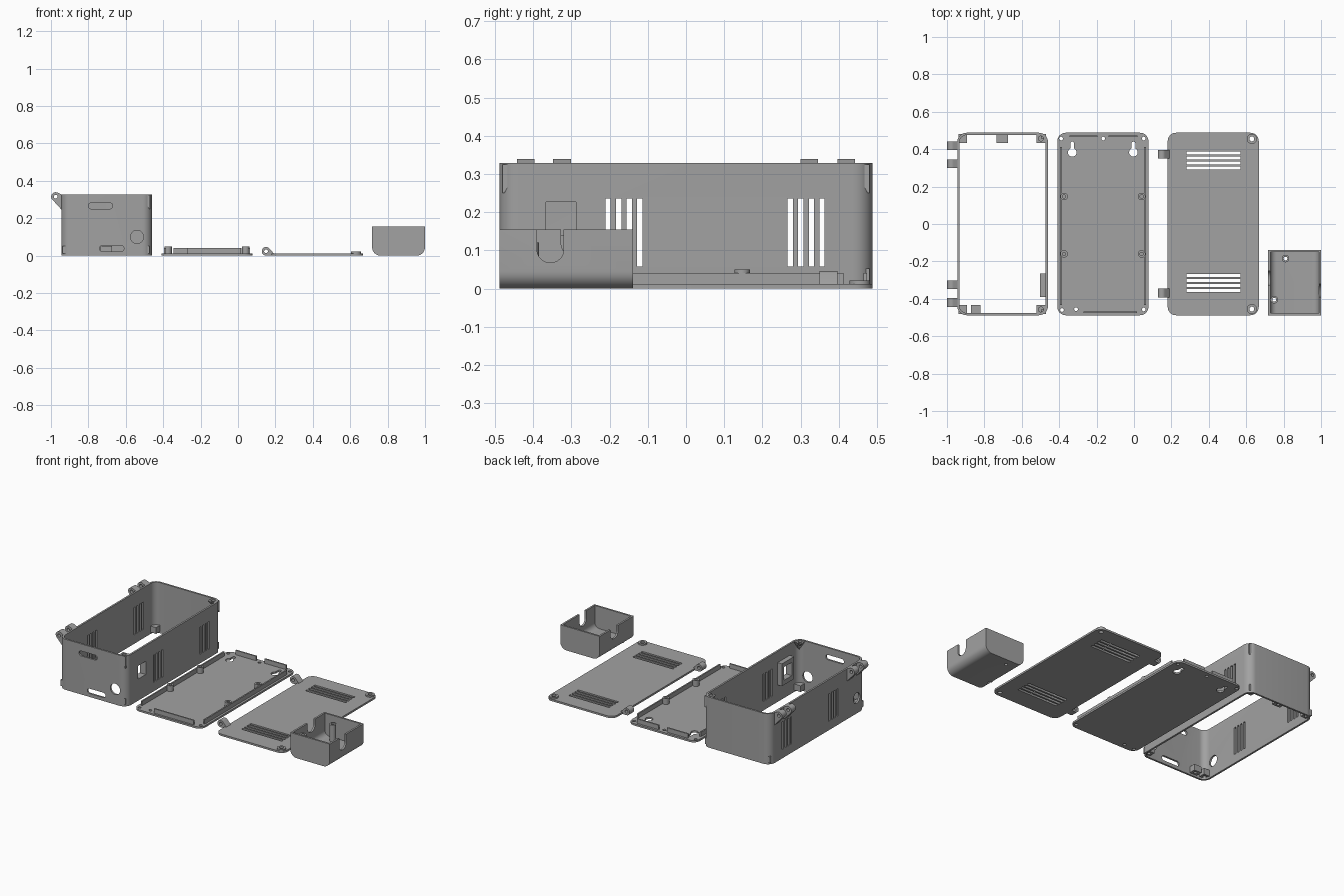
import bpy, bmesh, math

if "Cube" in bpy.data.objects:
    bpy.data.objects.remove(bpy.data.objects["Cube"])

grey = bpy.data.materials.new("plain grey")
grey.diffuse_color = (0.36, 0.36, 0.36, 1)
grey.use_nodes = True
grey.node_tree.nodes["Principled BSDF"].inputs["Base Color"].default_value = grey.diffuse_color


def rounded(u0, u1, v0, v1, r=0.0, corners=(1, 1, 1, 1), seg=8):
    """Rounded rectangle; corners run bottom-left, bottom-right, top-right, top-left."""
    pts = []
    for i, (u, v, su, sv) in enumerate([(u0, v0, 1, 1), (u1, v0, -1, 1), (u1, v1, -1, -1), (u0, v1, 1, -1)]):
        if not corners[i] or r == 0:
            pts.append((u, v))
            continue
        for k in range(seg + 1):
            a = math.pi + i * math.pi / 2 + k * math.pi / 2 / seg
            pts.append((u + su * r + r * math.cos(a), v + sv * r + r * math.sin(a)))
    return pts


def circle(u, v, r, n=24):
    return [(u + r * math.cos(2 * math.pi * k / n), v + r * math.sin(2 * math.pi * k / n)) for k in range(n)]


def prism(name, pts, axis, lo, hi):
    place = {"x": lambda u, v, w: (w, u, v), "y": lambda u, v, w: (u, w, v), "z": lambda u, v, w: (u, v, w)}[axis]
    bm = bmesh.new()
    a = [bm.verts.new(place(u, v, lo)) for u, v in pts]
    b = [bm.verts.new(place(u, v, hi)) for u, v in pts]
    bm.faces.new(a[::-1])
    bm.faces.new(b)
    for i in range(len(pts)):
        j = (i + 1) % len(pts)
        bm.faces.new((a[i], a[j], b[j], b[i]))
    bmesh.ops.recalc_face_normals(bm, faces=bm.faces)
    me = bpy.data.meshes.new(name)
    bm.to_mesh(me)
    bm.free()
    me.materials.append(grey)
    ob = bpy.data.objects.new(name, me)
    bpy.context.collection.objects.link(ob)
    return ob


def cut(ob, *holes):
    """Subtract prisms given as (points, axis, low, high)."""
    tools = [prism("cutter", *h) for h in holes]
    for t in tools:
        m = ob.modifiers.new("cut", "BOOLEAN")
        m.operation, m.solver, m.object = "DIFFERENCE", "EXACT", t
    dg = bpy.context.evaluated_depsgraph_get()
    me = bpy.data.meshes.new_from_object(ob.evaluated_get(dg))
    ob.modifiers.clear()
    ob.data = me
    for t in tools:
        bpy.data.objects.remove(t)
    return ob


def block(name, x0, x1, y0, y1, z0, z1):
    return prism(name, rounded(x0, x1, y0, y1), "z", z0, z1)


def post(name, x, y, r, z0, z1, hole):
    return cut(prism(name, circle(x, y, r), "z", z0, z1), (circle(x, y, hole), "z", z0 + 0.004, z1 + 0.1))


# --- tall case: open tube with rounded corners, vents and sockets
H = 0.328
case = prism("case_wall", rounded(-0.945, -0.46, -0.488, 0.488, 0.05), "z", 0, H)
holes = [(rounded(-0.933, -0.472, -0.476, 0.476, 0.04), "z", -0.1, 0.5)]
for start in (-0.211, 0.266):
    for k in range(4):
        y = start + k * 0.0277
        holes.append((rounded(y, y + 0.014, 0.058, 0.236), "x", -1.1, -0.3))
holes += [
    (rounded(-0.8, -0.67, 0.25, 0.282, 0.0155), "y", -0.6, -0.4),
    (rounded(-0.74, -0.61, 0.022, 0.054, 0.0155), "y", -0.6, -0.4),
    (circle(-0.54, 0.1, 0.035), "y", -0.6, -0.4),
    (circle(-0.4, 0.1, 0.034), "x", -1.1, -0.8),
    (rounded(-0.367, -0.288, 0.14, 0.226), "x", -0.6, -0.4),
]
cut(case, *holes)

# switch frame inside the right wall
cut(prism("switch_frame", rounded(-0.39, -0.265, 0.11, 0.255), "x", -0.503, -0.466),
    (rounded(-0.367, -0.288, 0.14, 0.226), "x", -0.6, -0.4))

# hinge knuckles on the left wall
for y in (-0.4425, -0.3475, 0.3, 0.396):
    arc = [(-0.975 + 0.024 * math.cos(a), 0.315 + 0.024 * math.sin(a))
           for a in [math.radians(60 + k * 10) for k in range(16)]]
    cut(prism("case_hinge_knuckle", arc + [(-0.943, 0.245), (-0.943, 0.327)], "y", y, y + 0.046),
        (circle(-0.975, 0.315, 0.01), "y", y - 0.1, y + 0.1))

# lower screw blocks, and tapered upper screw bosses
for s in (-1, 1):
    y0, y1 = sorted((s * 0.434, s * 0.48))
    for x in (-0.938, -0.519, -0.735 if s > 0 else -0.872):
        w = 0.06 if x == -0.735 else 0.052 if x == -0.872 else 0.046
        cut(block("lower_screw_block", x, x + w, y0, y1, 0.012, 0.052),
            (circle(x + w / 2, s * 0.457, 0.01), "z", -0.1, 0.045))
    boss = block("upper_screw_boss", -0.521, -0.47, y0, y1, 0.25, 0.325)
    for v in boss.data.vertices:
        if v.co.z < 0.3:
            v.co.x, v.co.y = -0.47 + (v.co.x + 0.47) * 0.1, s * 0.48 + (v.co.y - s * 0.48) * 0.1
    cut(boss, (circle(-0.498, s * 0.457, 0.013), "z", 0.285, 0.4))

# --- base plate with keyholes and screw holes
base = prism("base_plate", rounded(-0.41, 0.077, -0.488, 0.488, 0.045), "z", 0, 0.012)
holes = [(circle(x, y, 0.01, 16), "z", -0.1, 0.1) for x, y in
         ((-0.39, 0.457), (-0.165, 0.457), (0.052, 0.457), (-0.385, -0.46), (-0.31, -0.455), (0.052, -0.457))]
for x in (-0.33, -0.003):
    a0 = math.radians(117)
    key = [(x + 0.023 * math.cos(a0 + k * math.radians(306) / 20), 0.383 + 0.023 * math.sin(a0 + k * math.radians(306) / 20))
           for k in range(21)]
    top = [(x + 0.0104 * math.cos(math.pi * k / 8), 0.43 + 0.0104 * math.sin(math.pi * k / 8)) for k in range(9)]
    holes.append((key + top, "z", -0.1, 0.1))
cut(base, *holes)

# locating ribs and board standoffs
for x in (-0.395, 0.054):
    block("side_rib", x, x + 0.009, -0.432, 0.412, 0.01, 0.041)
    for y in (-0.16, 0.147):
        post("board_standoff", -0.374 if x < 0 else 0.041, y, 0.02, 0.01, 0.05, 0.009)
for x0, x1, y in ((-0.345, -0.195, 0.469), (-0.135, 0.02, 0.469), (-0.27, 0.015, -0.472)):
    block("end_rib", x0, x1, y - 0.004, y + 0.005, 0.01, 0.041)

# --- lid with vent slots, screw rings and hinge knuckles
lid = prism("lid_plate", rounded(0.18, 0.667, -0.488, 0.488, 0.045), "z", 0, 0.012)
holes = [(circle(0.63, s * 0.455, 0.013), "z", -0.1, 0.1) for s in (-1, 1)]
for k in range(4):
    for y in (0.38 - k * 0.027, -0.275 - k * 0.027):
        holes.append((rounded(0.28, 0.57, y - 0.008, y + 0.008, 0.004, seg=3), "z", -0.1, 0.1))
cut(lid, *holes)
for s in (-1, 1):
    cut(prism("lid_screw_ring", circle(0.63, s * 0.455, 0.027), "z", 0.01, 0.021),
        (circle(0.63, s * 0.455, 0.013), "z", -0.1, 0.1))
for y in (-0.392, 0.35):
    arc = [(0.15 + 0.023 * math.cos(a), 0.023 + 0.023 * math.sin(a))
           for a in [math.radians(50 + k * 11) for k in range(21)]]
    cut(prism("lid_hinge_knuckle", arc + [(0.192, 0.001), (0.192, 0.011)], "y", y, y + 0.046),
        (circle(0.15, 0.023, 0.01), "y", y - 0.1, y + 0.1))

# --- small open box with rounded lower edges and cable notches
lower = (1, 1, 0, 0)
box = prism("small_box", rounded(0.717, 1.0, 0, 0.155, 0.045, lower), "y", -0.488, -0.139)
cut(box,
    (rounded(0.729, 0.988, 0.012, 0.3, 0.034, lower), "y", -0.476, -0.151),
    (rounded(-0.39, -0.32, 0.068, 0.3, 0.034, lower), "x", 0.95, 1.1),
    (rounded(-0.327, -0.25, 0.085, 0.3, 0.034, lower), "x", 0.6, 0.76),
    (circle(0.81, -0.185, 0.01), "z", -0.1, 0.05),
    (circle(0.75, -0.405, 0.01), "z", -0.1, 0.05))
for x, y in ((0.81, -0.185), (0.75, -0.405)):
    cut(prism("box_screw_post", circle(x, y, 0.02), "z", 0.01, 0.12), (circle(x, y, 0.01), "z", -0.1, 0.3))

# smooth the curved walls, keep edges crisp
bpy.ops.object.select_all(action="SELECT")
bpy.context.view_layer.objects.active = case
bpy.ops.object.shade_smooth_by_angle(angle=math.radians(30))
